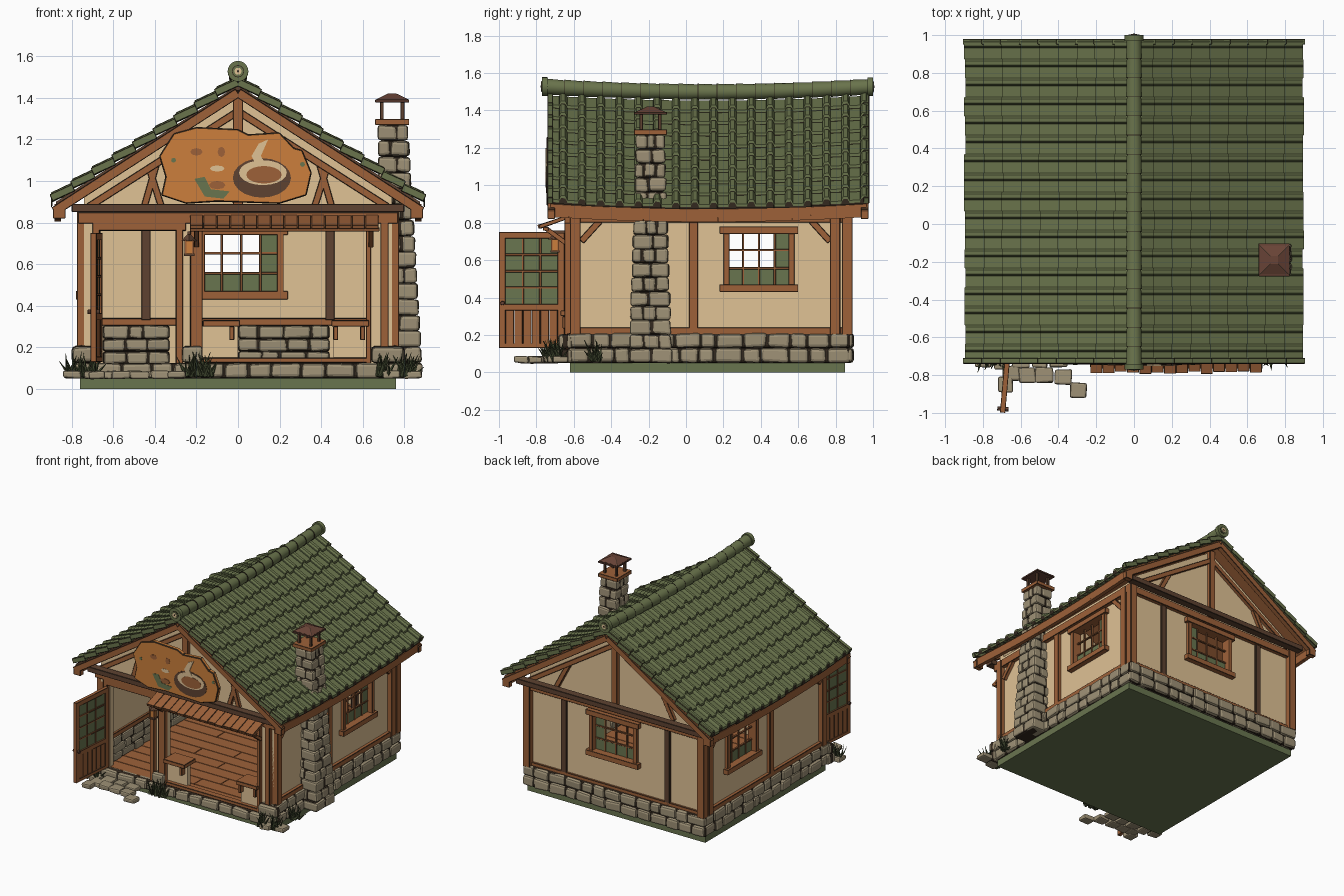
import bpy, bmesh, math, random
from mathutils import Vector, Matrix

random.seed(4)
rnd = random.uniform
if "Cube" in bpy.data.objects:
    bpy.data.objects.remove(bpy.data.objects["Cube"], do_unlink=True)

# Palette
COLOURS = {"roof_green": (106, 116, 76), "line_dark": (50, 40, 30), "cream_plaster": (224, 194, 149),
           "wood": (157, 97, 57), "dark_wood": (94, 66, 49), "stone": (158, 145, 118),
           "sign_orange": (204, 127, 60), "foliage": (66, 74, 48), "pane_green": (105, 117, 79), "rust": (104, 67, 54)}
NAMES = list(COLOURS)
ROOF, DARK, CREAM, WOOD, DWOOD, STONE, ORANGE, LEAF, PANE, RUST = range(len(NAMES))
MATS = []
for n, c in COLOURS.items():
    m = bpy.data.materials.new(n)
    m.use_nodes = True
    lin = [((v / 255 + 0.055) / 1.055) ** 2.4 for v in c] + [1]
    m.diffuse_color = lin
    bsdf = m.node_tree.nodes["Principled BSDF"]
    bsdf.inputs["Base Color"].default_value = lin
    bsdf.inputs["Roughness"].default_value = 0.9
    MATS.append(m)


class Part:
    """Collects simple solids into one object."""
    def __init__(self):
        self.bm = bmesh.new()

    def paint(self, verts, mat):
        for f in {f for v in verts for f in v.link_faces}:
            f.material_index = mat

    def solid(self, matrix, mat, jitter=0):
        vs = bmesh.ops.create_cube(self.bm, size=1, matrix=matrix)["verts"]
        for v in vs:
            v.co += Vector((rnd(-1, 1), rnd(-1, 1), rnd(-1, 1))) * jitter
        self.paint(vs, mat)

    def box(self, a, b, mat, jitter=0):
        a, b = Vector(a), Vector(b)
        size = [abs(v) for v in b - a]
        self.solid(Matrix.Translation((a + b) / 2) @ Matrix.Diagonal((*size, 1)), mat, jitter)

    def beam(self, p, q, w, h, mat):
        p, q = Vector(p), Vector(q)
        rot = (q - p).to_track_quat('Y', 'Z').to_matrix().to_4x4()
        self.solid(Matrix.Translation((p + q) / 2) @ rot @ Matrix.Diagonal((w, (q - p).length, h, 1)), mat)

    def cone(self, p, q, r1, r2, mat, n=16):
        p, q = Vector(p), Vector(q)
        rot = (q - p).to_track_quat('Z', 'Y').to_matrix().to_4x4()
        self.paint(bmesh.ops.create_cone(self.bm, cap_ends=True, segments=n, radius1=r1, radius2=r2, depth=(q - p).length,
                   matrix=Matrix.Translation((p + q) / 2) @ rot)["verts"], mat)

    def prism(self, xz, y0, y1, mat):
        f = self.bm.faces.new([self.bm.verts.new((x, y0, z)) for x, z in xz])
        new = bmesh.ops.extrude_face_region(self.bm, geom=[f])["geom"]
        vs = [v for v in new if isinstance(v, bmesh.types.BMVert)]
        bmesh.ops.translate(self.bm, verts=vs, vec=(0, y1 - y0, 0))
        self.paint(vs + list(f.verts), mat)
        bmesh.ops.recalc_face_normals(self.bm, faces=list({g for v in vs for g in v.link_faces} | {f}))

    def finish(self, name, bevel=0, segments=1, lined=True, smooth=False):
        used = sorted({f.material_index for f in self.bm.faces} | ({DARK} if bevel and lined else set()))
        for f in self.bm.faces:
            f.material_index = used.index(f.material_index)
        me = bpy.data.meshes.new(name)
        self.bm.to_mesh(me)
        for i in used:
            me.materials.append(MATS[i])
        ob = bpy.data.objects.new(name, me)
        bpy.context.collection.objects.link(ob)
        if bevel:
            mod = ob.modifiers.new("edges", 'BEVEL')
            mod.width, mod.segments, mod.limit_method = bevel, segments, 'ANGLE'
            mod.material = used.index(DARK) if lined else -1
        if smooth:
            bpy.context.view_layer.objects.active = ob
            ob.select_set(True)
            bpy.ops.object.shade_smooth_by_angle(angle=math.radians(40))
            ob.select_set(False)
        return ob


def on_wall(axis, pos, u, z):
    return (pos, u, z) if axis == 'x' else (u, pos, z)


def stone_row(part, axis, pos, a0, a1, z0, z1, depth):
    part.box(on_wall(axis, pos - depth * .32, a0, z0), on_wall(axis, pos + depth * .32, a1, z1), DARK)
    n = max(1, round((a1 - a0) / 0.12))
    cuts = [a0] + [a0 + (a1 - a0) * (i + rnd(-.25, .25)) / n for i in range(1, n)] + [a1]
    for u, v in zip(cuts, cuts[1:]):
        d = depth * rnd(.5, .64)
        part.box(on_wall(axis, pos - d, u + .003, z0 + .003), on_wall(axis, pos + d, v - .003, z1 - .003), STONE, .005)


# Ground slab, foundation stones and inner stone wainscot
p = Part(); p.box((-.76, -.62, 0), (.76, .85, .05), PANE); p.finish("ground_slab")
p = Part()
for z0, z1 in ((.05, .13), (.13, .21)):
    for s in (-1, 1):
        stone_row(p, 'x', s * .755, -.64, .88, z0, z1, .05)
    stone_row(p, 'y', .865, -.78, .78, z0, z1, .05)
stone_row(p, 'y', -.645, -.8, .8, .05, .125, .07)
for a, b in ((-.8, -.68), (-.27, -.17), (.64, .8)):
    stone_row(p, 'y', -.645, a, b, .125, .205, .06)
p.finish("foundation_stones", .016, 2, False)
p = Part()
for z0, z1 in ((.12, .18), (.18, .24), (.24, .305)):
    stone_row(p, 'x', -.695, -.55, .8, z0, z1, .035)
    stone_row(p, 'y', .8, -.65, -.33, z0, z1, .035)
    stone_row(p, 'y', .8, 0, .44, z0, z1, .035)
p.finish("inner_wainscot", .012, 2, False)

# Path stones
p = Part()
for x, y in ((-.65, -.79), (-.565, -.8), (-.475, -.8), (-.375, -.81), (-.295, -.88), (-.68, -.85),
             (-.8, -.72), (-.7, -.73), (-.6, -.72), (-.5, -.72), (-.4, -.72), (.84, -.67), (.74, -.7)):
    w = rnd(.038, .048)
    p.box((x - w, y - .04, .05), (x + w, y + .04, .085), STONE, .005)
p.finish("path_stones", .01, 2, False)

# Plank floor
p = Part(); p.box((-.72, -.62, .05), (.72, .84, .105), DARK)
for i in range(14):
    y = -.62 + i * .104
    cut = rnd(-.4, .4)
    for a, b in ((-.7, cut), (cut, .7)):
        p.box((a + .003, y + .003, .1), (b - .003, y + .101, .12), WOOD)
p.finish("plank_floor")

# Plaster walls and gables
WZ0, WZ1 = .46, .75
SIDE_HOLE, BACK_HOLE = (.22, .56), (-.17, .2)
p = Part()
for axis, pos, lo, hi, hole in (('x', -.72, -.6, .85, SIDE_HOLE), ('x', .72, -.6, .85, SIDE_HOLE), ('y', .83, -.74, .74, BACK_HOLE)):
    for a, b, z0, z1 in ((lo, hole[0], .1, .9), (hole[1], hi, .1, .9), (*hole, .1, WZ0), (*hole, WZ1, .9)):
        p.box(on_wall(axis, pos - .02, a, z0), on_wall(axis, pos + .02, b, z1), CREAM)
for a, b, z0, z1 in ((-.74, -.66, .1, .8), (-.29, -.17, .1, .8), (.63, .74, .1, .8), (-.74, .74, .76, .82),
                     (-.17, 0, .12, .3), (.46, .63, .12, .3)):
    p.box((a, -.62, z0), (b, -.58, z1), CREAM)
for y in (-.62, .81):
    p.prism([(-.74, .8), (.74, .8), (.74, .93), (0, 1.41), (-.74, .93)], y, y + .04, CREAM)
p.finish("plaster_walls")

# Timber frame
p = Part()
for s in (-1, 1):
    for y in (-.59, .8, .865):
        p.box((s * .715, y - .03, .2), (s * .775, y + .025, .86), WOOD)
    p.box((s * .73, .015, .2), (s * .765, .065, .84), WOOD)
    p.box((s * .73, -.6, .2), (s * .765, .86, .24), WOOD)
    p.box((s * .73, -.6, .8), (s * .77, .86, .86), WOOD)
    for y, d in ((-.56, .1), (.77, -.1)):
        p.beam((s * .75, y, .7), (s * .75, y + d, .81), .03, .035, WOOD)
    p.box((s * .42, .78, .33), (s * .465, .84, .84), DWOOD)
    p.box((s * .42, .84, .2), (s * .465, .865, .84), DWOOD)
    for y, gy in ((-.72, -.63), (.955, .86)):
        p.beam((0, y, 1.425), (s * .885, y, .853), .04, .045, WOOD)
        p.beam((0, gy, 1.335), (s * .72, gy, .875), .035, .035, WOOD)
        p.box((s * .83, y - .02, .82), (s * .89, y + .02, .88), WOOD)
    p.beam((s * .37, -.63, .88), (s * .43, -.63, 1.07), .028, .032, WOOD)
    p.beam((s * .45, -.63, .88), (s * .39, -.63, 1.09), .028, .032, WOOD)
    p.beam((s * .5, .86, .88), (s * .4, .86, 1.07), .03, .035, WOOD)
for gy, ty in ((-.63, -.67), (.86, .91)):
    p.box((-.025, gy - .02, .86), (.025, gy + .02, 1.41), WOOD)
    p.box((-.8, ty - .03, .85), (.8, ty + .03, .89), DWOOD)
    p.box((-.77, gy - .02, .795), (.77, gy + .02, .85), WOOD)
p.box((-.75, .82, .2), (.75, .865, .235), WOOD)
p.box((-.7, .785, .305), (.7, .82, .34), WOOD)
p.box((-.7, -.57, .305), (-.68, .8, .34), WOOD)
# Door frame and serving opening posts
for a, b, z0, z1 in ((-.7, -.665, .1, .8), (-.3, -.265, .1, .8), (-.23, -.17, .1, .84), (.615, .64, .12, .8),
                     (.685, .725, .2, .84), (-.7, -.25, .76, .825), (-.17, .64, .76, .8), (-.18, .64, .125, .15)):
    p.box((a, -.65, z0), (b, -.6, z1), WOOD)
for a, b in ((-.17, .01), (.45, .63)):
    p.box((a, -.67, .3), (b, -.53, .33), WOOD)
for x in (-.03, .47, .6):
    p.box((x - .012, -.66, .235), (x + .012, -.62, .3), WOOD)
p.finish("timber_frame", .003)

# Windows with muntins, partly filled with green panes
p = Part()
for axis, wall, out, (a, b) in (('x', -.72, -1, SIDE_HOLE), ('x', .72, 1, SIDE_HOLE), ('y', .83, 1, BACK_HOLE)):
    def bar(u0, u1, z0, z1, d0, d1, mat=WOOD):
        p.box(on_wall(axis, wall + out * d0, u0, z0), on_wall(axis, wall + out * d1, u1, z1), mat)
    bar(a - .02, a + .012, WZ0, WZ1, -.03, .045)
    bar(b - .012, b + .02, WZ0, WZ1, -.03, .045)
    bar(a - .04, b + .04, WZ1 - .01, WZ1 + .03, -.03, .055)
    bar(a - .04, b + .04, WZ0 - .03, WZ0 + .01, -.03, .06)
    w, h = (b - a) / 4, (WZ1 - WZ0) / 3
    for i in range(1, 4):
        bar(a + w * i - .006, a + w * i + .006, WZ0, WZ1, -.008, .008)
    for j in (1, 2):
        bar(a, b, WZ0 + h * j - .006, WZ0 + h * j + .006, -.007, .009)
    bar(a, b, WZ0, WZ0 + h, -.003, .003, PANE)
    bar(b - w, b, WZ0 + h, WZ1, -.003, .003, PANE)
p.finish("windows", .002)

# Open door, built at its hinge
p = Part()
for y0, y1, z0, z1 in ((-.35, -.315, .13, .75), (-.035, 0, .13, .75), (-.35, 0, .715, .75), (-.35, 0, .33, .365), (-.35, 0, .13, .155)):
    p.box((-.014, y0, z0), (.014, y1, z1), WOOD)
for i in range(6):
    p.box((-.009, -.315 + i * .047, .15), (.009, -.271 + i * .047, .335), WOOD)
p.box((-.004, -.33, .35), (.004, -.02, .73), PANE)
for i in (1, 2):
    p.box((-.009, -.315 + i * .093 - .006, .36), (.009, -.315 + i * .093 + .006, .72), WOOD)
for i in (1, 2, 3):
    p.box((-.01, -.32, .365 + i * .088 - .006), (.01, -.03, .365 + i * .088 + .006), WOOD)
p.cone((-.03, -.33, .37), (.03, -.33, .37), .012, .012, RUST, 8)
door = p.finish("open_door", .002)
door.location, door.rotation_euler = (-.665, -.65, 0), (0, 0, math.radians(-5))

# Plank awning with brackets
p = Part()
for i in range(14):
    x = -.2 + i * .065
    p.beam((x, -.62, .835), (x, -.785 + rnd(-.008, .008), .778), .063, .02, WOOD)
p.box((-.23, -.765, .757), (.68, -.735, .777), WOOD)
for x in (-.2, .64):
    p.beam((x, -.64, .69), (x, -.75, .77), .025, .025, WOOD)
p.finish("awning", .002)

# Lantern
p = Part()
p.beam((-.235, -.63, .75), (-.235, -.72, .75), .015, .015, DWOOD)
p.box((-.25, -.715, .65), (-.22, -.685, .71), ORANGE)
for x in (-.253, -.217):
    for y in (-.718, -.682):
        p.box((x - .004, y - .004, .645), (x + .004, y + .004, .715), WOOD)
p.box((-.26, -.725, .64), (-.21, -.675, .652), DWOOD)
p.cone((-.235, -.7, .71), (-.235, -.7, .745), .04, .006, DWOOD, 4)
p.finish("lantern")


# Sagging roof surface
def roof_point(side, s, y, h=0):
    sag = .027 * (1 - ((y - .12) / .86) ** 2)
    return Vector((side * .89 * s, y, 1.48 - .57 * s - sag + h))


ROLL = ((0, 0), (.56, 0), (.59, .012), (.67, .024), (.88, .024), (.96, .012))
COURSES, ROLLS, Y0, Y1 = 9, 17, -.735, .975
PITCH = (Y1 - Y0) / ROLLS
p = Part()
for side in (-1, 1):
    for c in range(COURSES):
        rows = [[], [], [], []]
        for r in range(ROLLS):
            slip = rnd(.002, .012)
            for t, h in ROLL + (((1, 0),) if r == ROLLS - 1 else ()):
                y, s1 = Y0 + (r + t) * PITCH, (c + 1) / COURSES + slip
                for row, s, dh in zip(rows, (c / COURSES, s1, s1, s1), (h, h + .018, h + .004, -.004)):
                    row.append(p.bm.verts.new(roof_point(side, s, y, dh)))
        for k in range(3):
            for i in range(len(rows[0]) - 1):
                q = [rows[k][i], rows[k + 1][i], rows[k + 1][i + 1], rows[k][i + 1]]
                f = p.bm.faces.new(q if side > 0 else q[::-1])
                f.material_index = DARK if k == 2 else LEAF if i % len(ROLL) == 1 else ROOF
p.finish("roof_tiles")
p = Part()
for side in (-1, 1):
    for c in range(COURSES):
        for y in (Y0 + .01, Y1 - .01):
            p.beam(roof_point(side, c / COURSES, y, -.004), roof_point(side, (c + 1.1) / COURSES, y, .016), .03, .036, ROOF)
p.finish("verge_tiles", .003)

# Roof boarding and eave boards
p = Part()
N = 17
for side in (-1, 1):
    for i in range(N):
        ya, yb = (Y0 + .01 + (Y1 - Y0 - .02) * k / N for k in (i, i + 1))
        vs = [p.bm.verts.new(roof_point(side, s, y, h)) for h in (-.018, -.042) for s, y in ((0, ya), (.985, ya), (.985, yb), (0, yb))]
        for q in ((0, 1, 2, 3), (7, 6, 5, 4), (0, 4, 5, 1), (1, 5, 6, 2), (2, 6, 7, 3), (3, 7, 4, 0)):
            f = p.bm.faces.new([vs[k] for k in (q if side > 0 else q[::-1])])
            f.material_index = DWOOD if 0 in q else WOOD
        p.beam(roof_point(side, .975, ya, -.063), roof_point(side, .975, yb, -.063), .03, .06, WOOD)
p.finish("roof_boards")

# Ridge cap with collars and end medallions
def ridge(y):
    return roof_point(1, 0, y, .047)


p = Part()
for i in range(17):
    ya, yb = -.75 + i * 1.73 / 17, -.75 + (i + 1) * 1.73 / 17
    p.cone(ridge(ya), ridge(yb), .043, .039, ROOF, 14)
    p.cone(ridge(ya) - Vector((0, .0015, 0)), ridge(ya) + Vector((0, .0015, 0)), .044, .044, DARK, 14)
for y, d in ((-.755, -1), (.985, 1)):
    c = ridge(y)
    p.cone(c - Vector((0, .015, 0)), c + Vector((0, .015, 0)), .05, .05, ROOF, 20)
    for r, k, m in ((.03, .017, DARK), (.026, .019, ROOF), (.017, .021, CREAM), (.006, .023, DARK)):
        p.cone(c, c + Vector((0, d * k, 0)), r, r, m, 12)
p.finish("ridge_cap", smooth=True)

# Tapered stone chimney
p = Part()
ROWS = 16
for i in range(ROWS):
    t = i / (ROWS - 1)
    cx, cy, hx, hy = .787 - .042 * t, -.19, .102 - .027 * t, .116 - .037 * t
    z0 = .05 + i * 1.22 / ROWS
    z1 = z0 + 1.22 / ROWS
    p.box((cx - hx + .01, cy - hy + .01, z0), (cx + hx - .01, cy + hy - .01, z1), DARK)
    xs = [cx - hx, cx + rnd(-.4, .4) * hx, cx + hx]
    ys = [cy - hy] + [cy + k * hy + rnd(-.015, .015) for k in ((-.35, .4) if i % 2 else (0,))] + [cy + hy]
    for xa, xb in zip(xs, xs[1:]):
        for ya, yb in zip(ys, ys[1:]):
            p.box((xa + .002, ya + .002, z0 + .002), (xb - .002, yb - .002, z1 - .002), STONE, .005)
p.finish("chimney_stones", .014, 2, False)
p = Part()
X, Y = .742, -.19
p.box((X - .082, Y - .088, 1.27), (X + .082, Y + .088, 1.298), WOOD)
for sx in (-1, 1):
    for sy in (-1, 1):
        p.box((X + sx * .05 - .009, Y + sy * .05 - .009, 1.29), (X + sx * .05 + .009, Y + sy * .05 + .009, 1.385), DWOOD)
p.box((X - .082, Y - .088, 1.378), (X + .082, Y + .088, 1.392), RUST)
cap = Matrix.Translation((X, Y, 1.406)) @ Matrix.Rotation(math.pi / 4, 4, 'Z')
p.paint(bmesh.ops.create_cone(p.bm, cap_ends=True, segments=4, radius1=.112, radius2=.03, depth=.028, matrix=cap)["verts"], RUST)
p.finish("chimney_cap", .002)

# Painted sign board
def oval(x, z, rx, rz, n=20):
    return [(x + rx * math.cos(k * math.tau / n), z + rz * math.sin(k * math.tau / n)) for k in range(n)]


p = Part()
p.prism([(-.38, 1.12), (-.31, 1.23), (-.2, 1.26), (0, 1.25), (.05, 1.225), (.2, 1.235), (.27, 1.16), (.31, 1.15), (.355, 1.04),
         (.33, .93), (.2, .89), (-.1, .9), (-.25, .89), (-.37, .93), (-.35, 1.02)], -.745, -.71, ORANGE)
p.finish("sign_board", .006)
p = Part()
for shape, k, m in ((oval(.115, 1.015, .14, .095), 1, DWOOD), (oval(.12, 1.04, .115, .06), 2, CREAM), (oval(.125, 1.03, .085, .042), 3, WOOD),
                    ([(.09, 1.07), (.14, 1.07), (.11, 1.12), (.145, 1.2), (.1, 1.18), (.065, 1.12)], 3, CREAM),
                    ([(-.21, 1.01), (-.16, 1.02), (-.13, .96), (-.04, .95), (-.07, .915), (-.16, .925)], 1, PANE),
                    (oval(-.1, 1.06, .035, .015, 8), 1, CREAM), (oval(-.2, 1.14, .03, .018, 8), 1, WOOD),
                    (oval(-.1, .98, .04, .02, 8), 2, WOOD), (oval(-.08, 1.14, .018, .025, 8), 1, WOOD),
                    (oval(-.31, 1.1, .012, .012, 8), 1, PANE), (oval(.31, 1.08, .012, .012, 8), 1, PANE)):
    p.prism(shape, -.745 - .002 * k, -.744, m)
p.finish("sign_painting")

# Grass tufts
p = Part()
for x, y in ((-.79, -.71), (-.72, -.73), (-.22, -.71), (-.15, -.71), (.7, -.71), (.8, -.69), (.82, -.48)):
    for i in range(20):
        a, lean = rnd(0, math.tau), rnd(.02, .06)
        base = Vector((x + rnd(-.03, .03), y + rnd(-.02, .02), .06))
        tip = base + Vector((lean * math.cos(a), lean * math.sin(a), rnd(.04, .12)))
        p.cone(base, tip, .01, .001, LEAF, 4)
p.finish("grass_tufts")
